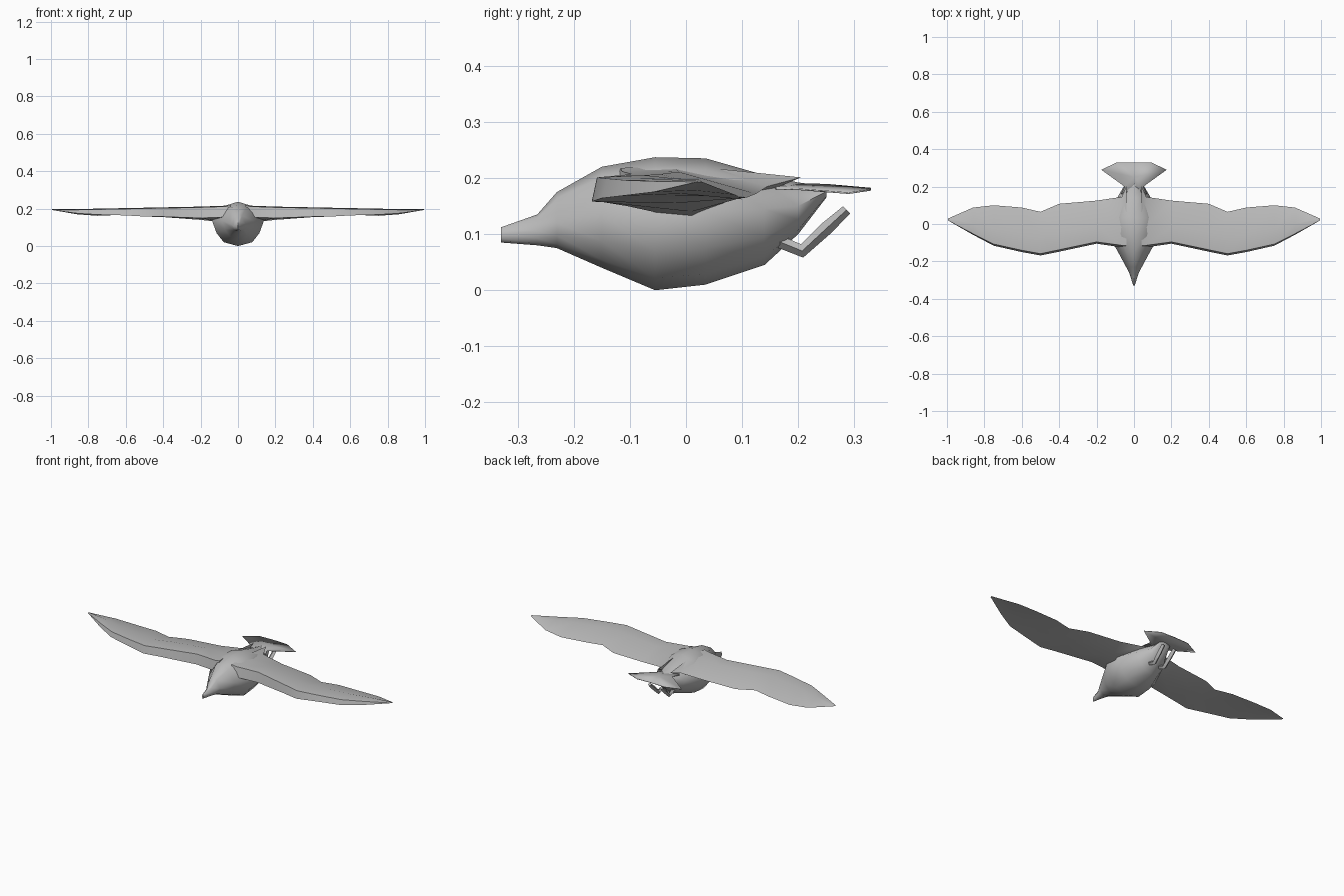
import bpy
import bmesh
from math import radians
from mathutils import Vector

cube = bpy.data.objects.get("Cube")
if cube:
    bpy.data.objects.remove(cube, do_unlink=True)

grey = bpy.data.materials.new("plumage_grey")
grey.use_nodes = True
grey.diffuse_color = (0.5, 0.5, 0.5, 1)
bsdf = next(n for n in grey.node_tree.nodes if n.type == 'BSDF_PRINCIPLED')
bsdf.inputs["Base Color"].default_value = grey.diffuse_color
bsdf.inputs["Roughness"].default_value = 0.8


def finish(name, bm, angle=50, mirror=False, thickness=0):
    """Turn a bmesh into a shaded, optionally mirrored, object."""
    bmesh.ops.remove_doubles(bm, verts=bm.verts, dist=0.0001)
    bmesh.ops.recalc_face_normals(bm, faces=bm.faces)
    mesh = bpy.data.meshes.new(name)
    bm.to_mesh(mesh)
    bm.free()
    mesh.materials.append(grey)
    obj = bpy.data.objects.new(name, mesh)
    bpy.context.collection.objects.link(obj)
    bpy.ops.object.select_all(action='DESELECT')
    obj.select_set(True)
    bpy.context.view_layer.objects.active = obj
    bpy.ops.object.shade_smooth_by_angle(angle=radians(angle))
    if thickness:
        solid = obj.modifiers.new("Solidify", 'SOLIDIFY')
        solid.thickness = thickness
        solid.offset = 0
    if mirror:
        obj.modifiers.new("Mirror", 'MIRROR')
    return obj


def loft(name, rings, **options):
    """Skin closed rings of equal length and cap both ends."""
    bm = bmesh.new()
    loops = [[bm.verts.new(p) for p in ring] for ring in rings]
    for a, b in zip(loops, loops[1:]):
        for i in range(len(a)):
            j = (i + 1) % len(a)
            bm.faces.new((a[i], a[j], b[j], b[i]))
    bm.faces.new(loops[0])
    bm.faces.new(loops[-1][::-1])
    return finish(name, bm, **options)


# Body and beak: one cross-section scaled along the spine
half = [(0, 1), (.5, .78), (1, 0), (.82, -.5), (.55, -.85), (0, -1)]
section = half + [(-x, z) for x, z in half[-2:0:-1]]


def body_ring(y, width, top, mid, bottom):
    return [(x * width, y, mid + z * (top - mid if z > 0 else mid - bottom))
            for x, z in section]


loft("body", [body_ring(*s) for s in (
    (-.33, .004, .112, .1, .085),
    (-.265, .024, .135, .105, .08),
    (-.23, .042, .175, .12, .075),
    (-.15, .085, .22, .135, .04),
    (-.055, .14, .237, .14, 0),
    (.035, .14, .235, .14, .01),
    (.14, .09, .205, .145, .045),
    (.2, .055, .192, .15, .1),
    (.25, .035, .186, .176, .165))], angle=60)


# Wings: sections from root to tip, with a small spur at the inner trailing edge
def wing_ring(x, front, back, top, low, nose, trail):
    chord = back - front
    return [(x, front, nose), (x, front + .04 * chord, top - .004),
            (x, front + .4 * chord, top), (x, back, trail),
            (x, front + .5 * chord, low)]


loft("wings", [wing_ring(*s) for s in (
    (.04, -.13, .205, .222, .13, .16, .201),
    (.065, -.125, .145, .216, .125, .155, .185),
    (.2, -.105, .125, .211, .14, .15, .172),
    (.4, -.148, .108, .207, .155, .157, .165),
    (.5, -.168, .065, .205, .162, .158, .168),
    (.6, -.15, .088, .203, .168, .164, .168),
    (.75, -.116, .1, .2, .172, .168, .162),
    (.86, -.058, .088, .198, .178, .175, .17),
    (.995, .019, .029, .197, .193, .193, .193))], angle=50, mirror=True)

# Tail fan: thin sheet with a central ridge and drooping corners
bm = bmesh.new()
ridge = [bm.verts.new(p) for p in ((0, .16, .19), (0, .25, .188), (0, .33, .181))]
edge = [bm.verts.new(p) for p in
        ((.07, .16, .18), (.05, .2, .18), (.175, .29, .173), (.09, .33, .179))]
bm.faces.new((ridge[0], edge[0], edge[1], ridge[1]))
bm.faces.new((ridge[1], edge[1], edge[2]))
bm.faces.new((ridge[1], edge[2], edge[3], ridge[2]))
finish("tail", bm, mirror=True, thickness=.003)


# Legs: four-sided shank folded at the ankle and trailing back as a foot
def leg_ring(center, along, side, width, depth):
    up = Vector((0, -along[1], along[0])).normalized() * depth
    c = Vector(center)
    out = Vector((side, 0, 0)) * width
    return [c + out, c + up, c - out, c - up]


loft("legs", [leg_ring(*s) for s in (
    ((.032, .165, .087), (.85, -.4), 1, .012, .011),
    ((.034, .207, .07), (1, .15), 1, .012, .012),
    ((.036, .25, .11), (.7, .7), 1, .013, .012),
    ((.038, .286, .143), (.7, .7), 1, .012, .009))], angle=60, mirror=True)
